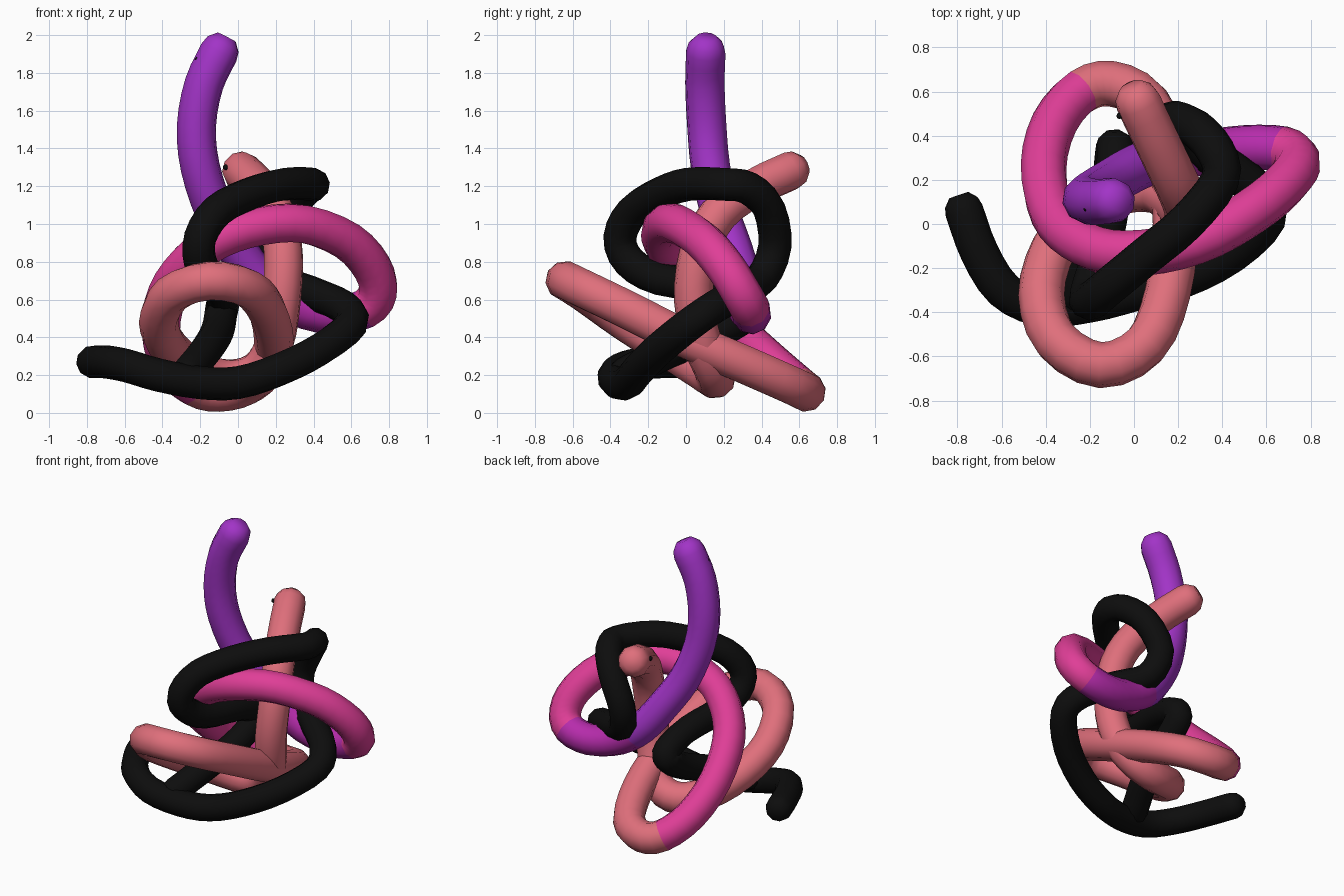
import bpy, bmesh, math
from mathutils import Vector

if "Cube" in bpy.data.objects:
    bpy.data.objects.remove(bpy.data.objects["Cube"])


def material(name, rgb):
    m = bpy.data.materials.new(name)
    m.diffuse_color = (*rgb, 1)
    m.use_nodes = True
    m.node_tree.nodes["Principled BSDF"].inputs["Base Color"].default_value = m.diffuse_color
    return m


SALMON = material("salmon", (0.74, 0.16, 0.20))
PINK = material("pink", (0.74, 0.048, 0.31))
MAGENTA = material("magenta", (0.47, 0.025, 0.41))
PURPLE = material("purple", (0.36, 0.034, 0.57))
BLACK = material("black", (0.004, 0.004, 0.004))


def smooth_path(pts, steps=3):
    """Catmull-Rom samples; the second value is the position in control points."""
    p = [Vector(q) for q in pts]
    p = [2 * p[0] - p[1]] + p + [2 * p[-1] - p[-2]]
    out = []
    for i in range(1, len(p) - 2):
        a, b, c, d = p[i - 1:i + 3]
        for k in range(steps):
            t = k / steps
            out.append((0.5 * (2 * b + (c - a) * t + (2 * a - 5 * b + 4 * c - d) * t * t
                               + (3 * b - a - 3 * c + d) * t ** 3), i - 1 + t))
    out.append((p[-2], len(pts) - 1))
    return out


def tube(name, pts, radius, bands, sides=10):
    """Round-ended tube; bands = [(first control point, material), ...]."""
    path = smooth_path(pts)
    co = [q[0] for q in path]
    n = len(co)
    tan = [(co[min(i + 1, n - 1)] - co[max(i - 1, 0)]).normalized() for i in range(n)]
    # rings: centre, tangent, radius, position (extra rings make domed ends)
    dome = [(0.45, 0.89), (0.85, 0.52)]
    rings = [(co[0] - tan[0] * radius * h, tan[0], radius * r, 0) for h, r in reversed(dome)]
    rings += [(co[i], tan[i], radius, path[i][1]) for i in range(n)]
    rings += [(co[-1] + tan[-1] * radius * h, tan[-1], radius * r, len(pts)) for h, r in dome]
    bm = bmesh.new()
    normal = tan[0].orthogonal().normalized()
    loops = []
    for c, t, r, _ in rings:
        normal = (normal - t * normal.dot(t)).normalized()
        side = t.cross(normal)
        loops.append([bm.verts.new(c + r * (normal * math.cos(a) + side * math.sin(a)))
                      for a in (2 * math.pi * k / sides for k in range(sides))])
    for i in range(len(loops) - 1):
        slot = max(j for j, b in enumerate(bands) if b[0] <= rings[i][3])
        for k in range(sides):
            m = (k + 1) % sides
            f = bm.faces.new((loops[i][k], loops[i][m], loops[i + 1][m], loops[i + 1][k]))
            f.material_index = slot
    bm.faces.new(loops[0][::-1])
    bm.faces.new(loops[-1]).material_index = len(bands) - 1
    bmesh.ops.recalc_face_normals(bm, faces=bm.faces)
    for f in bm.faces:
        f.smooth = True
    me = bpy.data.meshes.new(name)
    bm.to_mesh(me)
    bm.free()
    for b in bands:
        me.materials.append(b[1])
    bpy.context.collection.objects.link(bpy.data.objects.new(name, me))


# Coloured strand, from the salmon end to the purple end
tube("coloured_strand", [
    (0.02, 0.55, 1.28), (0.11, 0.36, 1.19), (0.20, 0.17, 1.05), (0.24, 0.07, 0.85),
    (0.23, 0.04, 0.60), (0.19, 0.09, 0.36), (0.10, 0.15, 0.22), (-0.05, 0.15, 0.18),
    (-0.22, 0.07, 0.23), (-0.36, -0.10, 0.34), (-0.42, -0.32, 0.48), (-0.35, -0.53, 0.63),
    (-0.15, -0.64, 0.70), (0.05, -0.55, 0.66), (0.15, -0.32, 0.55), (0.19, 0.00, 0.39),
    (0.16, 0.30, 0.26), (0.06, 0.55, 0.15), (-0.10, 0.635, 0.11), (-0.24, 0.60, 0.14),
    (-0.36, 0.46, 0.26), (-0.41, 0.26, 0.44), (-0.37, 0.05, 0.64), (-0.26, -0.07, 0.80),
    (-0.10, -0.13, 0.92), (0.12, -0.12, 0.99), (0.35, -0.05, 1.00), (0.58, 0.09, 0.91),
    (0.71, 0.21, 0.77), (0.74, 0.29, 0.64), (0.67, 0.34, 0.55), (0.50, 0.345, 0.52),
    (0.30, 0.32, 0.57), (0.13, 0.30, 0.69), (0.00, 0.25, 0.86), (-0.12, 0.18, 1.06),
    (-0.20, 0.13, 1.30), (-0.22, 0.11, 1.52), (-0.18, 0.10, 1.74), (-0.10, 0.105, 1.91),
], 0.105, [(0, SALMON), (19, PINK), (30, MAGENTA), (32.5, PURPLE)])

# Black strand, from the free end round to the hidden join
tube("black_strand", [
    (-0.77, 0.06, 0.27), (-0.70, -0.13, 0.27), (-0.59, -0.30, 0.25), (-0.42, -0.38, 0.20),
    (-0.20, -0.36, 0.16), (0.00, -0.31, 0.16), (0.22, -0.25, 0.23), (0.44, -0.14, 0.34),
    (0.60, 0.02, 0.47), (0.56, 0.15, 0.56), (0.38, 0.29, 0.64), (0.22, 0.40, 0.71),
    (0.17, 0.47, 0.88), (0.27, 0.44, 1.08), (0.37, 0.33, 1.19), (0.39, 0.20, 1.21),
    (0.24, 0.01, 1.21), (0.06, -0.14, 1.16), (-0.11, -0.28, 1.07), (-0.20, -0.35, 0.93),
    (-0.20, -0.30, 0.80), (-0.15, -0.14, 0.71), (-0.10, 0.13, 0.67), (-0.08, 0.32, 0.60),
    (-0.09, 0.33, 0.53), (-0.11, 0.17, 0.43), (-0.17, -0.08, 0.33), (-0.27, -0.32, 0.21),
], 0.088, [(0, BLACK)])

# Tiny eye dots near the two coloured ends
for name, loc in (("purple_end_eye", (-0.215, 0.07, 1.87)), ("salmon_end_eye", (-0.065, 0.49, 1.30))):
    bpy.ops.mesh.primitive_uv_sphere_add(segments=8, ring_count=6, radius=0.015, location=loc)
    dot = bpy.context.object
    dot.name = name
    dot.data.materials.append(BLACK)
    bpy.ops.object.shade_smooth()
